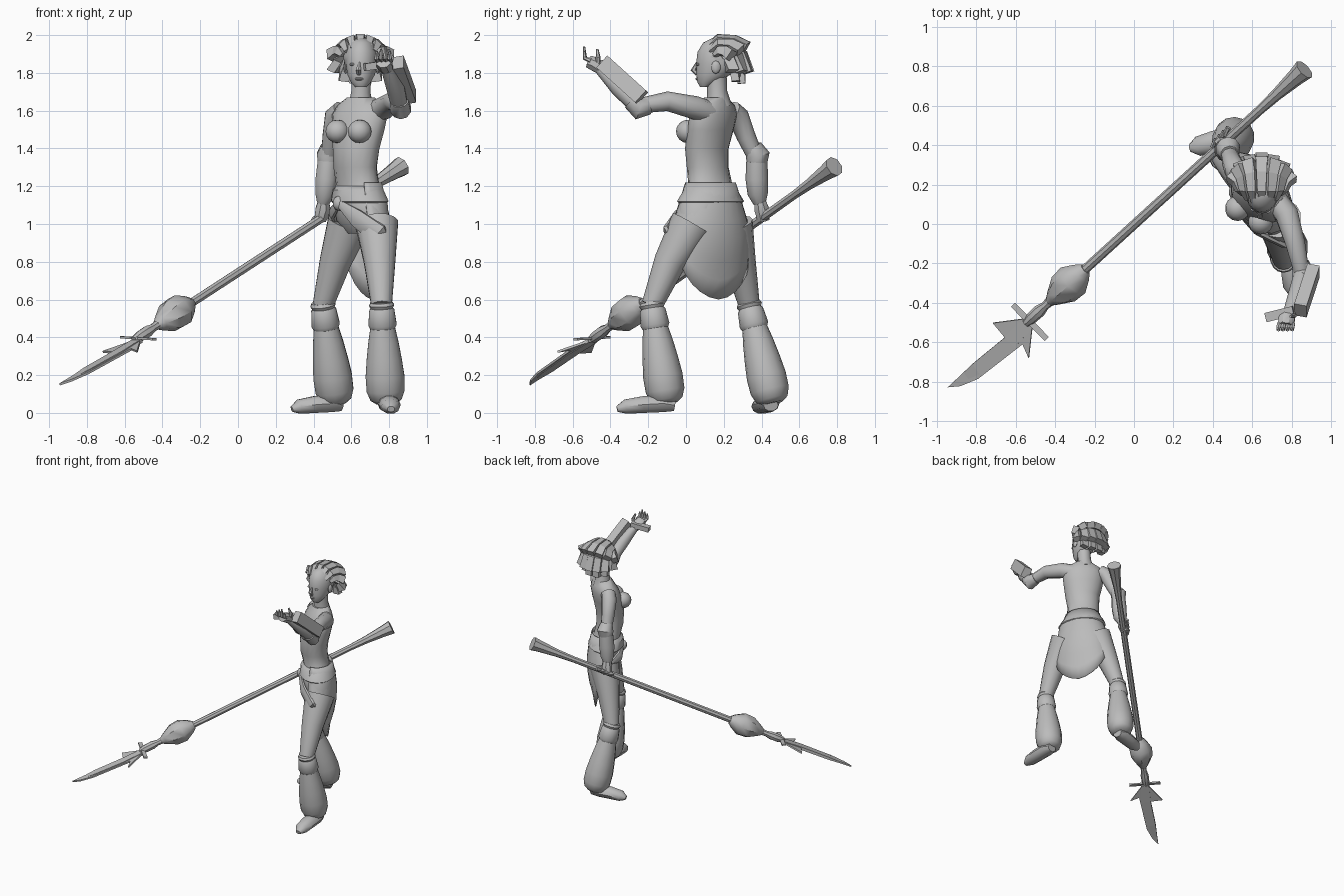
import bpy, bmesh, math
from math import sin, cos, pi, radians
from mathutils import Vector, Matrix

if "Cube" in bpy.data.objects:
    bpy.data.objects.remove(bpy.data.objects["Cube"])

GREY = (0.5, 0.5, 0.5, 1)
grey = bpy.data.materials.new("plain grey")
grey.diffuse_color = GREY
grey.use_nodes = True
grey.node_tree.nodes["Principled BSDF"].inputs["Base Color"].default_value = GREY


def finish(name, bm, angle=40):
    """Turn a bmesh into a shaded object."""
    bmesh.ops.recalc_face_normals(bm, faces=bm.faces[:])
    mesh = bpy.data.meshes.new(name)
    bm.to_mesh(mesh)
    bm.free()
    mesh.materials.append(grey)
    if angle:
        mesh.shade_smooth()
        mesh.set_sharp_from_angle(angle=radians(angle))
    obj = bpy.data.objects.new(name, mesh)
    bpy.context.collection.objects.link(obj)
    return obj


def skin(name, rings, angle=40, caps=True):
    """Join rings of points into a closed tube."""
    bm = bmesh.new()
    loops = [[bm.verts.new(p) for p in ring] for ring in rings]
    n = len(loops[0])
    for low, high in zip(loops, loops[1:]):
        for i in range(n):
            k = (i + 1) % n
            bm.faces.new((low[i], low[k], high[k], high[i]))
    if caps:
        bm.faces.new(loops[0])
        bm.faces.new(loops[-1])
    return finish(name, bm, angle)


def tube(name, points, radii, n=10, ref=(1, 0, 0), flat=1.0, angle=40):
    """Sweep a polygon along a path; flat scales it along ref."""
    pts = [Vector(p) for p in points]
    rings = []
    for i, p in enumerate(pts):
        d = (pts[min(i + 1, len(pts) - 1)] - pts[max(i - 1, 0)]).normalized()
        u = Vector(ref)
        u = (u - d * u.dot(d)).normalized()
        v = d.cross(u)
        turns = [(k + 0.5) * 2 * pi / n for k in range(n)]
        rings.append([p + radii[i] * (u * flat * cos(t) + v * sin(t)) for t in turns])
    return skin(name, rings, angle)


def loft(name, sections, n=18, caps=True):
    """Stack level ellipses: height, x, y, half width, half depth, yaw."""
    rings = []
    for z, x, y, rx, ry, yaw in sections:
        a = radians(yaw)
        side, back = Vector((cos(a), -sin(a), 0)), Vector((sin(a), cos(a), 0))
        rings.append([Vector((x, y, z)) + side * rx * cos(t) + back * ry * sin(t)
                      for t in (k * 2 * pi / n for k in range(n))])
    return skin(name, rings, 40, caps)


def ball(name, centre, size, n=14):
    bm = bmesh.new()
    m = Matrix.Translation(centre) @ Matrix.Diagonal((*size, 1))
    bmesh.ops.create_uvsphere(bm, u_segments=n, v_segments=n // 2 + 1, radius=1, matrix=m)
    return finish(name, bm)


# Torso and hips, twisting from the legs up to the chest
loft("torso", [
    (0.95, .66, .13, .12, .07, 60), (1.02, .66, .13, .19, .12, 60),
    (1.12, .65, .13, .18, .125, 58), (1.2, .635, .13, .13, .10, 48),
    (1.3, .62, .115, .125, .10, 40), (1.4, .625, .11, .135, .105, 36),
    (1.5, .635, .13, .155, .105, 34), (1.58, .645, .145, .165, .10, 35),
    (1.63, .65, .155, .14, .08, 35), (1.67, .65, .16, .075, .06, 25)])
for label, shift in (("left", 1), ("right", -1)):
    ball(label + "_breast", (.585 + .059 * shift, .045 - .034 * shift, 1.49), (.064, .064, .062))

# Neck and head
tube("neck", [(.65, .175, 1.62), (.65, .165, 1.7), (.655, .16, 1.8)], [.07, .053, .055])
loft("head", [
    (1.725, .65, .10, .03, .025, 8), (1.75, .65, .115, .053, .055, 8),
    (1.79, .652, .145, .073, .09, 8), (1.85, .655, .165, .085, .112, 8),
    (1.91, .655, .17, .083, .11, 8), (1.96, .655, .17, .06, .08, 8),
    (1.985, .655, .17, .02, .03, 8)])
tube("nose", [(.642, .058, 1.855), (.638, .04, 1.815), (.64, .06, 1.795)], [.006, .016, .012], 6)
ball("lips", (.641, .062, 1.768), (.024, .012, .009), 8)
for shift in (-1, 1):
    ball("eye", (.643 + .036 * shift, .068 - .005 * shift, 1.845), (.017, .01, .008), 8)
    ball("ear", (.655 + .085 * shift, .17 - .012 * shift, 1.83), (.012, .025, .035), 8)

# Hair: a cap and two layers of chunky locks sweeping backwards
ball("hair_cap", (.65, .185, 1.885), (.095, .115, .1))


def lock(name, phi, stops, thickness):
    centre, path = Vector((.648, .18, 1.865)), []
    for theta, reach, droop in stops:
        t = radians(theta)
        d = Vector((sin(phi), -cos(phi) * cos(t), cos(phi) * sin(t)))
        path.append(centre + d * reach - Vector((0, 0, droop)))
    side = (cos(phi), 0, -sin(phi))
    tube(name, path, thickness, 4, side, 1.25, 0)


for k in range(7):
    phi = radians(-66 + 22 * k)
    lock("upper_lock", phi, [(42, .105, 0), (85, .125, 0), (125, .14, 0), (150, .175, .01)],
         [.012, .024, .03, .034])
    lock("lower_lock", phi, [(120, .10, 0), (160, .135, .01), (185, .16, .05)], [.02, .03, .034])
for k in range(4):
    lock("nape_lock", radians(-45 + 30 * k), [(150, .09, .02), (185, .115, .05), (200, .125, .08)],
         [.02, .03, .03])

# Arms: left reaches forward, right hangs back onto the shaft
tube("left_upper_arm", [(.72, .12, 1.59), (.775, .05, 1.615), (.82, -.1, 1.65), (.853, -.25, 1.625)],
     [.06, .062, .052, .04])
tube("left_elbow_pad", [(.845, -.2, 1.625), (.86, -.25, 1.61), (.855, -.285, 1.65)], [.046, .058, .05])
tube("left_forearm", [(.858, -.25, 1.62), (.835, -.35, 1.72), (.79, -.45, 1.82)], [.045, .05, .033])
tube("right_upper_arm", [(.55, .24, 1.6), (.515, .275, 1.57), (.495, .32, 1.46), (.48, .37, 1.35)],
     [.055, .058, .05, .042])
tube("right_elbow_pad", [(.485, .355, 1.41), (.478, .38, 1.365), (.475, .375, 1.32)], [.047, .064, .054])
tube("right_bracer", [(.475, .375, 1.33), (.468, .375, 1.24), (.46, .38, 1.16), (.45, .39, 1.11)],
     [.056, .06, .054, .034])
tube("forearm_box", [(.912, -.235, 1.67), (.845, -.44, 1.855)], [.061, .061], 4, flat=.75, angle=0)
tube("hand_plate", [(.67, -.475, 1.83), (.81, -.44, 1.85)], [.034, .034], 4, (0, 0, 1), .8, 0)

# Hands
tube("left_palm", [(.79, -.445, 1.815), (.775, -.48, 1.845), (.77, -.515, 1.86)], [.03, .04, .036], 8, flat=1.15)
for k in range(4):
    base = Vector((.738 + .023 * k, -.505, 1.865))
    rise = .012 * (k % 3)
    tube("left_finger", [base, base + Vector((-.005, -.03, .012)), base + Vector((-.003, -.035, .05 + rise))],
         [.013, .012, .006], 6)
tube("left_thumb", [(.80, -.465, 1.84), (.815, -.465, 1.88), (.795, -.47, 1.925)], [.015, .013, .007], 6)
tube("right_palm", [(.455, .39, 1.13), (.45, .40, 1.08), (.435, .41, 1.02)], [.03, .042, .034], 8)
for k in range(4):
    f = .02 * k
    tube("right_finger", [(.42 + f, .43 + f, 1.04 + f * .7), (.40 + f, .395 + f, 1.025 + f * .7),
                          (.43 + f, .375 + f, 1.0 + f * .7)], [.014, .014, .009], 6, (0, 0, 1))


# Legs, padded boots and feet
def leg(side, hip, middle, knee, ankle, foot):
    knee, ankle = Vector(knee), Vector(ankle)

    def along(*fractions):
        return [knee.lerp(ankle, f) for f in fractions]
    tube(side + "_thigh", [hip, middle, knee], [.115, .085, .056], 14)
    tube(side + "_knee_band", along(-.03, 0, .03), [.06, .068, .06], 14)
    tube(side + "_cuff", along(.02, .05, .2, .24), [.056, .068, .077, .066], 14)
    tube(side + "_boot", along(.2, .38, .55, .72, .87, .96, 1), [.064, .082, .095, .105, .103, .085, .055], 14)
    heel, toe = (Vector(p) for p in foot)
    tube(side + "_foot", [heel.lerp(toe, f) - Vector((0, 0, drop)) for f, drop in
                          ((0, .01), (.2, 0), (.55, .006), (.85, .017), (1, .03))],
         [.04, .06, .058, .05, .02], 10, (0, 0, 1), .8)


leg("left", (.735, .03, 1.0), (.75, -.085, .8), (.76, -.18, .57), (.785, -.1, .05),
    ((.795, -.06, .05), (.81, -.365, .05)))
leg("right", (.585, .24, 1.0), (.515, .285, .8), (.45, .335, .57), (.52, .46, .05),
    ((.55, .45, .05), (.285, .385, .05)))

# Skirt hanging from the back of the hips to a point
bm = bmesh.new()
yaw = radians(60)
side, back = Vector((cos(yaw), -sin(yaw), 0)), Vector((sin(yaw), cos(yaw), 0))
grid = []
for i in range(17):
    t = i / 8 - 1
    a = radians(112) * t
    hem = .6 + .42 * abs(t) ** 1.7
    column = []
    for j in range(7):
        h = j / 6
        z = 1.22 + (hem - 1.22) * h
        drop = (1.22 - z) / .62
        wide = .14 + .085 * min(1, drop * 2.5)
        deep = .115 + .04 * sin(pi * min(1, drop * 1.15)) - .03 * drop ** 2
        column.append(bm.verts.new(Vector((.64, .13, z)) + side * wide * sin(a) + back * deep * cos(a)))
    grid.append(column)
for a, b in zip(grid, grid[1:]):
    for j in range(6):
        bm.faces.new((a[j], a[j + 1], b[j + 1], b[j]))
skirt = finish("skirt", bm)
thick = skirt.modifiers.new("cloth thickness", "SOLIDIFY")
thick.thickness = .008

# Waist sash, knot and crossing folds
loft("sash", [(1.11, .645, .13, .18, .125, 58), (1.12, .645, .13, .192, .137, 58),
              (1.18, .635, .13, .157, .122, 52), (1.2, .635, .13, .13, .1, 48)])
ball("sash_knot", (.535, .07, 1.11), (.035, .035, .04), 8)
tube("left_fold", [(.535, .05, 1.11), (.63, -.04, 1.03), (.74, -.09, .95), (.8, -.04, .87)],
     [.02, .05, .06, .02], 8, (-.5, -.85, 0), .4)
tube("right_fold", [(.535, .07, 1.11), (.5, .16, 1.06), (.53, .27, 1.0)], [.02, .04, .03], 8, (-1, 0, 0), .5)

# Spear shaft with flared butt, bulb and collar
axis_start, axis_end = Vector((.865, .785, 1.305)), Vector((-.55, -.505, .385))


def on_axis(*fractions):
    return [axis_start.lerp(axis_end, f) for f in fractions]


tube("spear_shaft", on_axis(0, .03, .1, .16, .8), [.055, .045, .03, .024, .024], 8)
tube("spear_bulb", on_axis(.785, .8, .83, .865, .9, .915), [.03, .055, .09, .085, .045, .025], 8)
tube("spear_neck", on_axis(.9, .93, .95, .98, 1), [.028, .022, .032, .03, .02], 8)
tube("cross_guard", [(-.615, -.41, .4), (-.443, -.584, .39)], [.021, .021], 4, (0, 0, 1), .4, 0)

# Barbed blade lying in the sloping plane of the shaft
outline = [(-.945, -.828), (-.88, -.822), (-.79, -.785), (-.565, -.61), (-.534, -.68),
           (-.515, -.51), (-.55, -.48), (-.716, -.502), (-.655, -.575), (-.79, -.685)]
bm = bmesh.new()
bm.faces.new([bm.verts.new((x, y, .15 + .31 * (x + y + 1.775))) for x, y in outline])
blade = finish("spear_blade", bm, 0)
plate = blade.modifiers.new("blade thickness", "SOLIDIFY")
plate.thickness, plate.offset = .012, 0
tube("blade_ridge", [(-.53, -.495, .383), (-.63, -.6, .32), (-.8, -.735, .225), (-.93, -.82, .155)],
     [.045, .05, .045, .006], 4, (-.3, -.3, 1), .32, 0)
